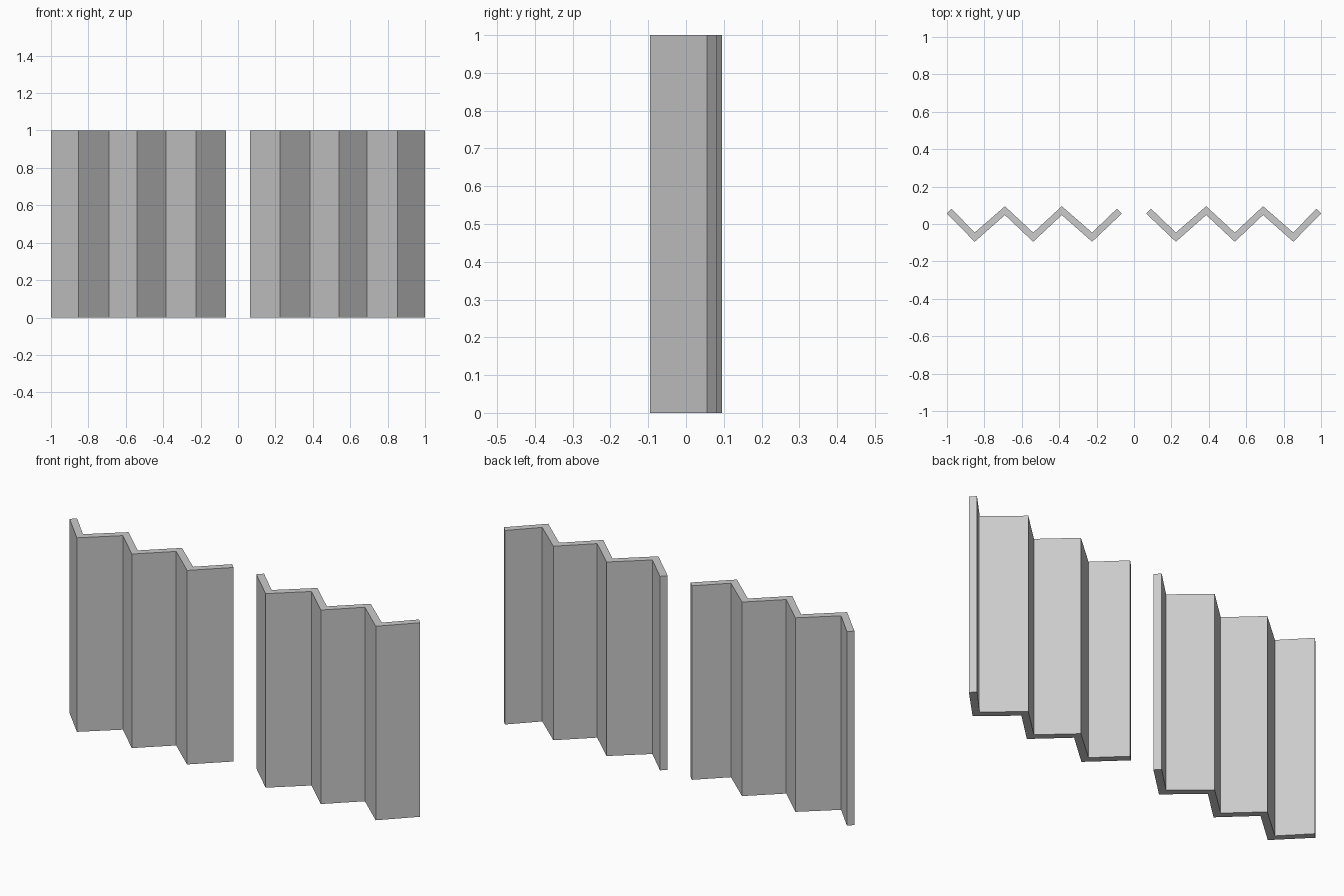
import bpy
import bmesh

if "Cube" in bpy.data.objects:
    bpy.data.objects.remove(bpy.data.objects["Cube"])

# Zigzag cross-section of the right panel: front and rear line, inner end to outer end
FRONT = [(0.065, 0.056), (0.224, -0.095), (0.386, 0.048), (0.539, -0.095),
         (0.69, 0.048), (0.852, -0.095), (1.0, 0.056)]
REAR = [(0.091, 0.082), (0.224, -0.046), (0.386, 0.095), (0.539, -0.046),
        (0.69, 0.095), (0.852, -0.046), (0.975, 0.082)]
HEIGHT = 1.0


def folded_panel(name, side):
    bm = bmesh.new()
    front = [bm.verts.new((side * x, y, 0)) for x, y in FRONT]
    rear = [bm.verts.new((side * x, y, 0)) for x, y in REAR]
    # One quad strip along the folds, raised to full height
    for i in range(len(front) - 1):
        bm.faces.new((front[i], front[i + 1], rear[i + 1], rear[i]))
    result = bmesh.ops.extrude_face_region(bm, geom=bm.faces[:], use_keep_orig=True)
    top = [v for v in result["geom"] if isinstance(v, bmesh.types.BMVert)]
    bmesh.ops.translate(bm, verts=top, vec=(0, 0, HEIGHT))
    bmesh.ops.recalc_face_normals(bm, faces=bm.faces[:])
    mesh = bpy.data.meshes.new(name)
    bm.to_mesh(mesh)
    bm.free()
    obj = bpy.data.objects.new(name, mesh)
    bpy.context.collection.objects.link(obj)


# Mirrored pair with a gap between them
folded_panel("left_folded_panel", -1)
folded_panel("right_folded_panel", 1)
